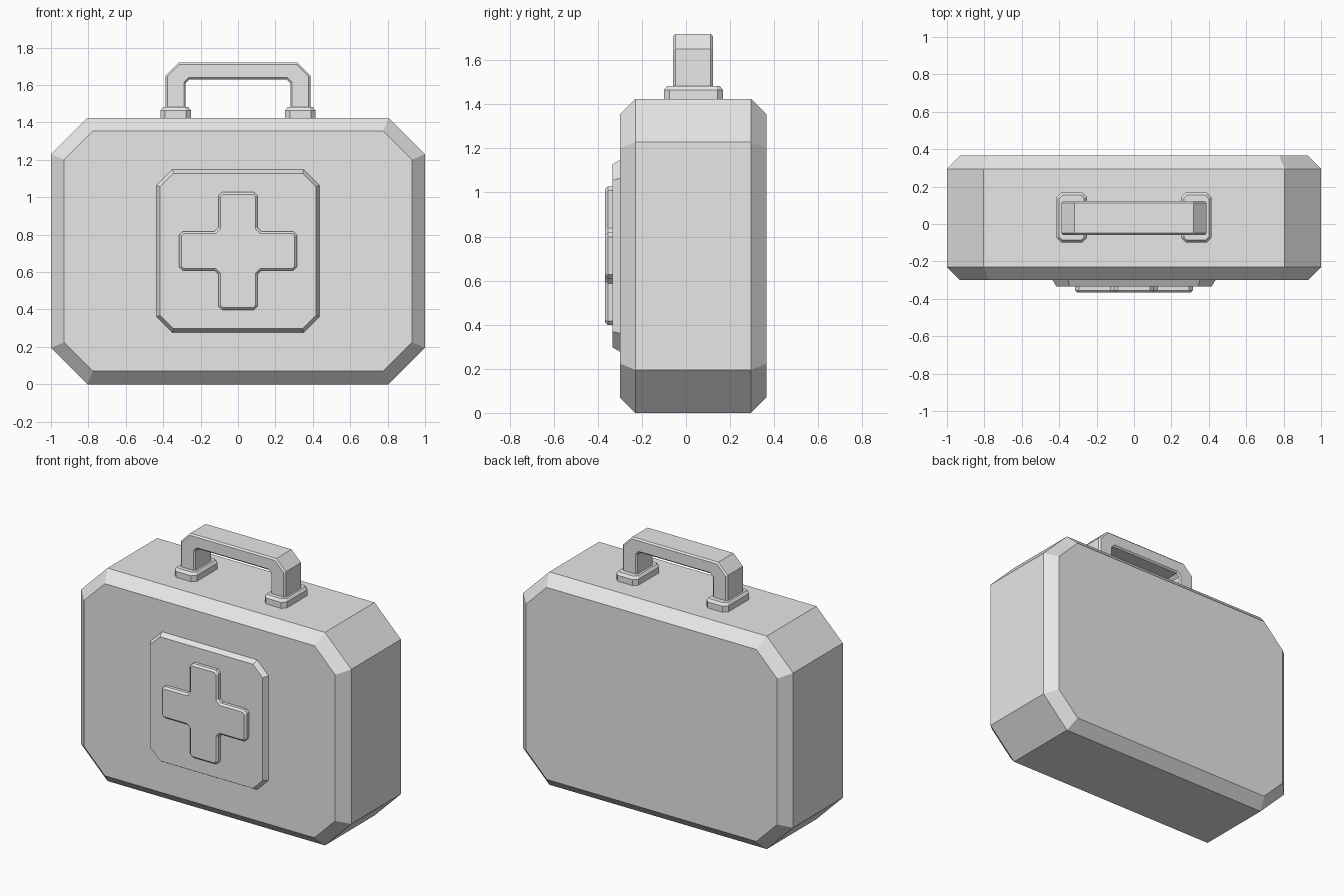
import bpy
import bmesh
from mathutils import Vector

cube = bpy.data.objects.get("Cube")
if cube:
    bpy.data.objects.remove(cube, do_unlink=True)

grey = bpy.data.materials.new("light grey")
grey.use_nodes = True
COLOUR = (0.8, 0.8, 0.8, 1.0)
grey.diffuse_color = COLOUR
grey.node_tree.nodes["Principled BSDF"].inputs["Base Color"].default_value = COLOUR


def chamfer(points, cuts):
    """Cut each corner of a closed outline by its own distance."""
    out = []
    for i, cut in enumerate(cuts):
        p = Vector(points[i])
        if cut == 0:
            out.append(p)
            continue
        for q in (points[i - 1], points[(i + 1) % len(points)]):
            out.append(p + (Vector(q) - p).normalized() * cut)
    return out


def inset(points, d):
    """Move every side of a counter-clockwise outline inward by d."""
    out = []
    for i, p in enumerate(points):
        a = (p - points[i - 1]).normalized()
        b = (points[(i + 1) % len(points)] - p).normalized()
        na, nb = Vector((-a.y, a.x)), Vector((-b.y, b.x))
        out.append(p + (na + nb) * d / (1 + na.dot(nb)))
    return out


def rect(x0, x1, v0, v1):
    return [(x0, v0), (x1, v0), (x1, v1), (x0, v1)]


def solid(name, outline, levels, axis="y"):
    """Loft an outline through (depth, inset) levels along an axis."""
    bm = bmesh.new()
    rings = []
    for depth, d in levels:
        ring = inset(outline, d)
        rings.append([bm.verts.new((p.x, depth, p.y) if axis == "y"
                                   else (p.x, p.y, depth)) for p in ring])
    n = len(outline)
    for r0, r1 in zip(rings, rings[1:]):
        for i in range(n):
            j = (i + 1) % n
            bm.faces.new((r0[i], r0[j], r1[j], r1[i]))
    bm.faces.new(rings[0])
    bm.faces.new(rings[-1])
    bmesh.ops.recalc_face_normals(bm, faces=bm.faces)
    mesh = bpy.data.meshes.new(name)
    bm.to_mesh(mesh)
    bm.free()
    mesh.materials.append(grey)
    obj = bpy.data.objects.new(name, mesh)
    bpy.context.collection.objects.link(obj)
    return obj


# Case body with broad bevels front and back
solid("case_body", chamfer(rect(-1, 1, 0, 1.425), [0.195] * 4),
      [(-0.3, 0.07), (-0.23, 0), (0.295, 0), (0.365, 0.07)])

# Raised front panel
solid("front_panel", chamfer(rect(-0.438, 0.438, 0.275, 1.15), [0.085] * 4),
      [(-0.333, 0.022), (-0.295, 0)])

# Raised cross on the panel
W, L, CZ = 0.105, 0.315, 0.713
quarter = [(L, -W), (L, W), (W, W)]
cross = []
for turn in range(4):
    for x, z in quarter:
        for _ in range(turn):
            x, z = -z, x
        cross.append((x, z + CZ))
solid("cross", chamfer(cross, [0.02] * len(cross)),
      [(-0.367, 0.012), (-0.355, 0), (-0.325, 0)])

# Carrying handle
arch = [(0.388, 1.44), (0.388, 1.72), (-0.388, 1.72), (-0.388, 1.44),
        (-0.28, 1.44), (-0.28, 1.63), (0.28, 1.63), (0.28, 1.44)]
solid("handle", chamfer(arch, [0, 0.07, 0.07, 0, 0, 0.02, 0.02, 0]),
      [(-0.058, 0.01), (-0.048, 0), (0.112, 0), (0.122, 0.01)])

# Handle mounts
for side, x in (("left", 0.333), ("right", -0.333)):
    solid(side + "_handle_mount",
          chamfer(rect(x - 0.081, x + 0.081, -0.1, 0.168), [0.025] * 4),
          [(1.41, 0), (1.465, 0), (1.482, 0.014)], axis="z")
